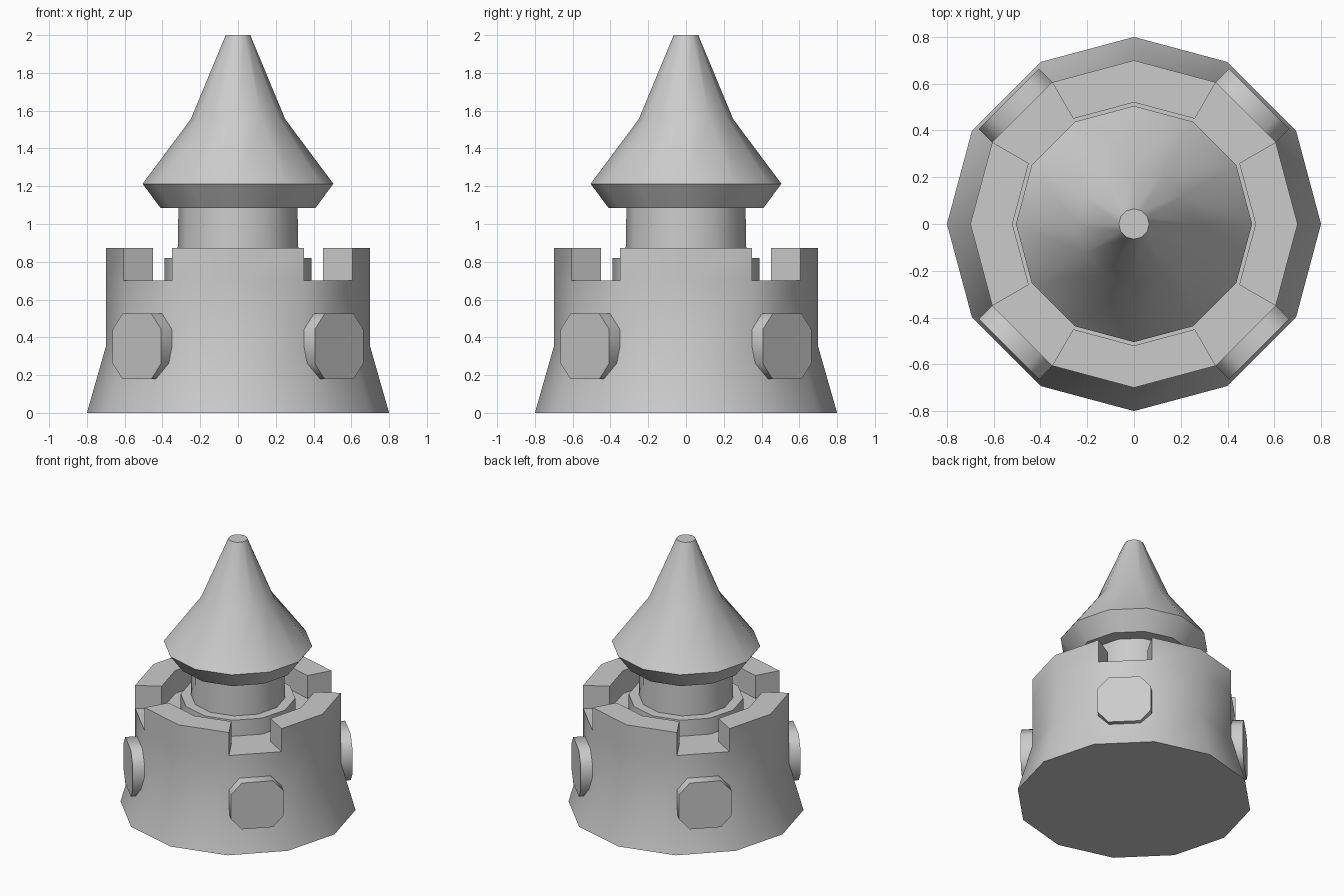
import bpy, bmesh
from math import cos, sin, pi, radians
from mathutils import Matrix

if "Cube" in bpy.data.objects:
    bpy.data.objects.remove(bpy.data.objects["Cube"])

SIDES = 12


def finish(name, bm, angle=35):
    bmesh.ops.recalc_face_normals(bm, faces=bm.faces)
    mesh = bpy.data.meshes.new(name)
    bm.to_mesh(mesh)
    bm.free()
    ob = bpy.data.objects.new(name, mesh)
    bpy.context.collection.objects.link(ob)
    bpy.ops.object.select_all(action='DESELECT')
    bpy.context.view_layer.objects.active = ob
    ob.select_set(True)
    bpy.ops.object.shade_smooth_by_angle(angle=radians(angle))
    return ob


def lathe(profile):
    """Revolve (radius, z) points into a capped 12-sided solid."""
    bm = bmesh.new()
    rings = [[bm.verts.new((r * cos(2 * pi * i / SIDES), r * sin(2 * pi * i / SIDES), z))
              for i in range(SIDES)] for r, z in profile]
    bands = []
    for a, b in zip(rings, rings[1:]):
        bands.append([bm.faces.new((a[i], a[(i + 1) % SIDES], b[(i + 1) % SIDES], b[i]))
                      for i in range(SIDES)])
    bm.faces.new(rings[0])
    bm.faces.new(rings[-1])
    return bm, bands


# Flared tower wall; the top ring is raised except at the four diagonal gaps
bm, bands = lathe([(0.8, 0), (0.7, 0.35), (0.7, 0.70), (0.52, 0.70)])
raised = [f for i, f in enumerate(bands[2]) if i % 3 != 1]
ext = bmesh.ops.extrude_face_region(bm, geom=raised)
bmesh.ops.translate(bm, vec=(0, 0, 0.172),
                    verts=[g for g in ext["geom"] if isinstance(g, bmesh.types.BMVert)])
leftover = [f for f in raised if f.is_valid]
if leftover:
    bmesh.ops.delete(bm, geom=leftover, context='FACES_ONLY')
finish("tower_wall", bm)

# Stepped neck between wall and roof
bm, _ = lathe([(0.39, 0.69), (0.39, 0.82), (0.32, 0.82), (0.315, 1.10)])
finish("neck", bm)

# Pointed roof with undercut eaves
bm, _ = lathe([(0.41, 1.085), (0.505, 1.213), (0.25, 1.555), (0.065, 2.0)])
finish("roof", bm)

# Four octagonal bosses on the diagonal faces
w, h, cw, ch = 0.182, 0.173, 0.108, 0.09
outline = [(w, ch), (cw, h), (-cw, h), (-w, ch), (-w, -ch), (-cw, -h), (cw, -h), (w, -ch)]
for k in range(4):
    bm = bmesh.new()
    back = [bm.verts.new((0.64, y, 0.352 + z)) for y, z in outline]
    front = [bm.verts.new((0.757, y, 0.352 + z)) for y, z in outline]
    bm.faces.new(back)
    bm.faces.new(front)
    for i in range(8):
        j = (i + 1) % 8
        bm.faces.new((back[i], back[j], front[j], front[i]))
    bm.transform(Matrix.Rotation(pi / 4 + k * pi / 2, 4, 'Z'))
    finish(f"boss_{k + 1}", bm, 55)
